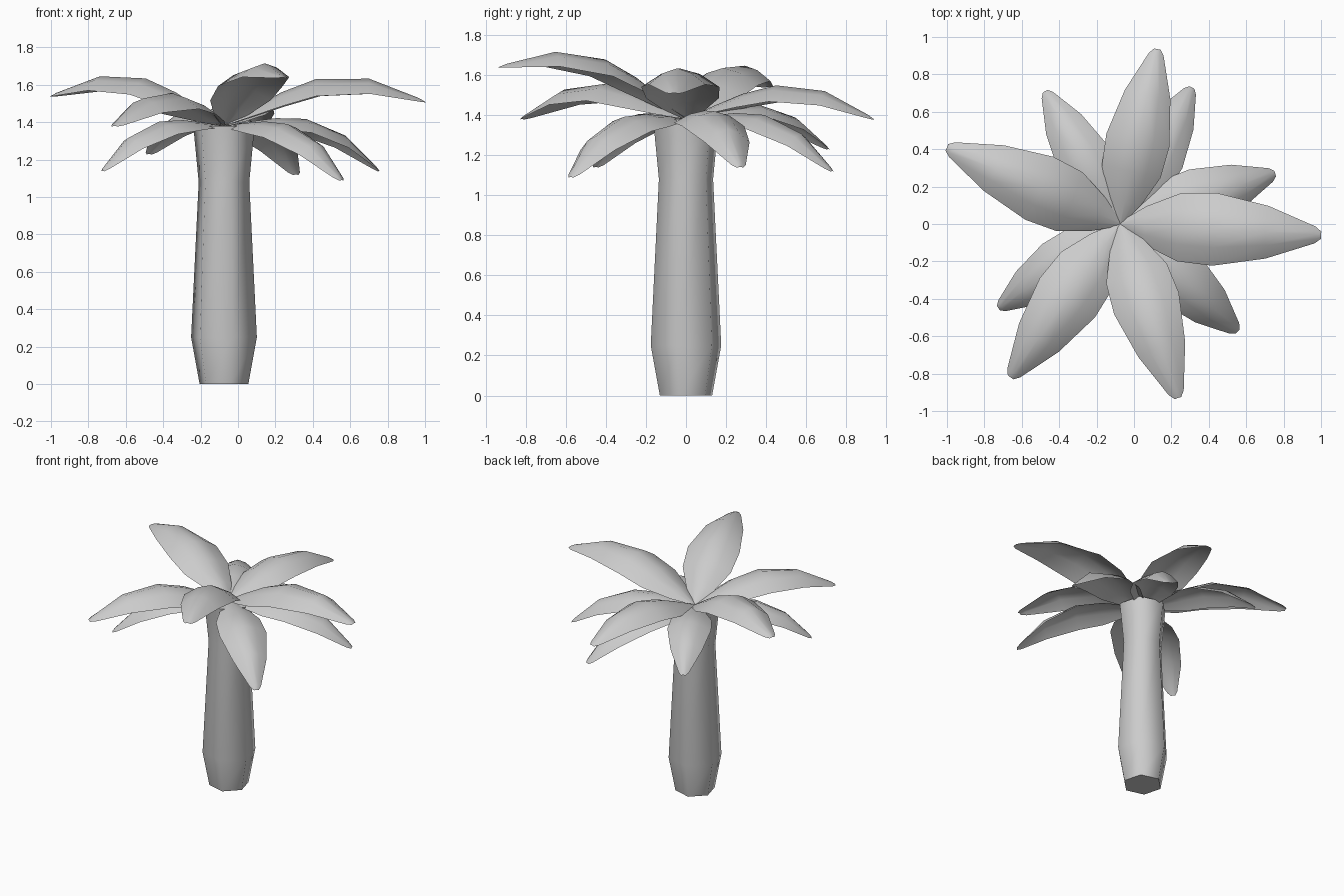
import bpy, bmesh, math
from mathutils import Vector

if "Cube" in bpy.data.objects:
    bpy.data.objects.remove(bpy.data.objects["Cube"])

CX = -0.075      # trunk axis
CROWN_Z = 1.38   # where the fronds meet


def finish(name, bm, angle):
    bmesh.ops.recalc_face_normals(bm, faces=bm.faces)
    me = bpy.data.meshes.new(name)
    bm.to_mesh(me)
    bm.free()
    ob = bpy.data.objects.new(name, me)
    bpy.context.collection.objects.link(ob)
    bpy.ops.object.select_all(action='DESELECT')
    ob.select_set(True)
    bpy.context.view_layer.objects.active = ob
    bpy.ops.object.shade_smooth_by_angle(angle=math.radians(angle))
    return ob


def grid_faces(bm, rows, closed=False):
    for a, b in zip(rows, rows[1:]):
        n = len(a)
        for i in range(n if closed else n - 1):
            j = (i + 1) % n
            bm.faces.new((a[i], a[j], b[j], b[i]))


# Six-sided trunk, swollen near the foot and flared at the crown
bm = bmesh.new()
rings = []
for r, z in [(0.135, 0), (0.182, 0.25), (0.14, 1.08), (0.17, CROWN_Z)]:
    angs = [math.radians(45 + 60 * k) for k in range(6)]
    rings.append([bm.verts.new((CX + r * math.cos(a), r * math.sin(a), z)) for a in angs])
grid_faces(bm, rings, closed=True)
bm.faces.new(rings[0])
bm.faces.new(rings[-1])
finish("trunk", bm, 61)

# Unit frond stations: distance along, bow height, half width, edge droop
STATIONS = [(0.0, 0.0, 0.012, 0.0), (0.13, 0.06, 0.095, 0.035),
            (0.30, 0.13, 0.168, 0.07), (0.48, 0.175, 0.18, 0.085),
            (0.74, 0.145, 0.13, 0.075), (0.97, 0.022, 0.042, 0.018),
            (1.0, 0.0, 0.018, 0.004)]
ACROSS = [(-1, 1), (-0.5, 0.3), (0, 0), (0.5, 0.3), (1, 1)]


def frond(name, tip):
    base = Vector((CX, 0, CROWN_Z))
    along = Vector(tip) - base
    size = along.length
    along.normalize()
    side = Vector((-along.y, along.x, 0)).normalized()
    up = along.cross(side)
    bm = bmesh.new()
    rows = [[bm.verts.new(base + size * (along * t + side * w * u + up * (h - droop * d)))
             for u, d in ACROSS] for t, h, w, droop in STATIONS]
    grid_faces(bm, rows)
    bmesh.ops.recalc_face_normals(bm, faces=bm.faces)
    if sum(f.normal.z for f in bm.faces) < 0:
        bmesh.ops.reverse_faces(bm, faces=bm.faces)
    finish(name, bm, 60)


# Five large upper fronds and five shorter drooping ones, by tip position
UPPER = [(1.0, -0.06, 1.51), (0.125, 0.935, 1.38), (-1.0, 0.41, 1.54),
         (-0.66, -0.82, 1.38), (0.235, -0.93, 1.64)]
LOWER = [(0.555, -0.575, 1.09), (0.755, 0.27, 1.14), (0.31, 0.73, 1.12),
         (-0.475, 0.71, 1.23), (-0.725, -0.45, 1.14)]
for i, tip in enumerate(UPPER):
    frond(f"upper_frond_{i + 1}", tip)
for i, tip in enumerate(LOWER):
    frond(f"lower_frond_{i + 1}", tip)
